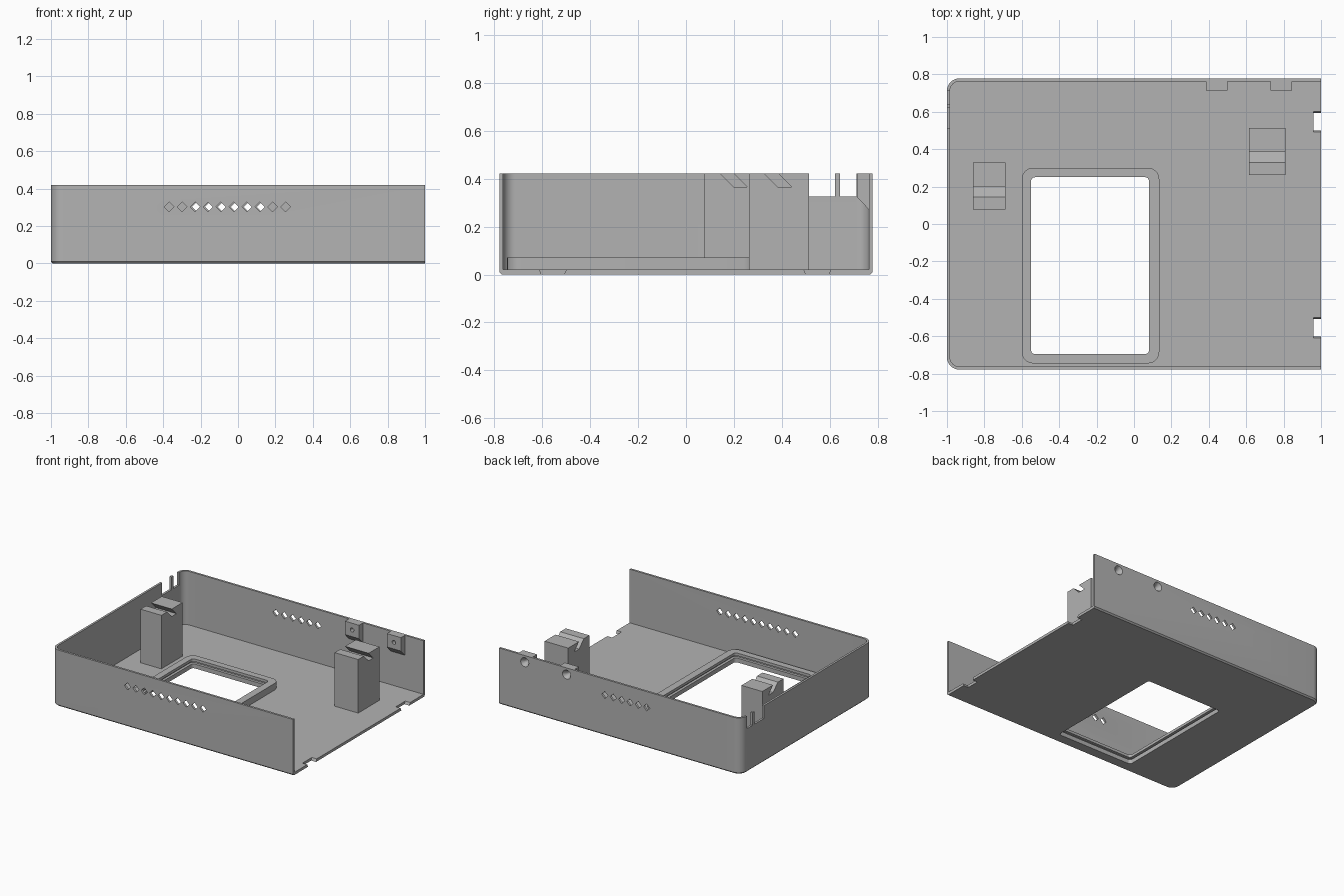
import bpy, bmesh, math
from mathutils import Matrix

if "Cube" in bpy.data.objects:
    bpy.data.objects.remove(bpy.data.objects["Cube"])

grey = bpy.data.materials.new("plain grey")
grey.diffuse_color = (0.45, 0.45, 0.45, 1)
grey.use_nodes = True
grey.node_tree.nodes["Principled BSDF"].inputs["Base Color"].default_value = grey.diffuse_color
H, W = 0.42, 0.778      # wall height, half depth


def finish(name, bm):
    bmesh.ops.recalc_face_normals(bm, faces=bm.faces)
    me = bpy.data.meshes.new(name)
    bm.to_mesh(me)
    bm.free()
    me.materials.append(grey)
    ob = bpy.data.objects.new(name, me)
    bpy.context.collection.objects.link(ob)
    return ob


def prism(name, pts, axis, lo, hi, chamfer=0):
    """Extrude a 2D outline along an axis."""
    place = {'x': lambda a, b, d: (d, a, b),
             'y': lambda a, b, d: (a, d, b),
             'z': lambda a, b, d: (a, b, d)}[axis]
    bm = bmesh.new()
    base = bm.faces.new([bm.verts.new(place(a, b, lo)) for a, b in pts])
    ext = bmesh.ops.extrude_face_region(bm, geom=[base], use_keep_orig=True)
    for v in ext['geom']:
        if isinstance(v, bmesh.types.BMVert):
            v.co[{'x': 0, 'y': 1, 'z': 2}[axis]] = hi
    bmesh.ops.recalc_face_normals(bm, faces=bm.faces)
    if chamfer:
        edges = [e for e in bm.edges
                 if all(abs(v.co.z - lo) < 1e-5 for v in e.verts)
                 and not all(v.co.x > 0.999 for v in e.verts)]
        bmesh.ops.bevel(bm, geom=edges, offset=chamfer, segments=1,
                        affect='EDGES')
    return finish(name, bm)


def rounded(x0, x1, y0, y1, rl, rr, n=8):
    """Rectangle outline with left and right corner radii."""
    pts = []
    for cx, cy, r, a0 in ((x1 - rr, y1 - rr, rr, 0), (x0 + rl, y1 - rl, rl, 90),
                          (x0 + rl, y0 + rl, rl, 180), (x1 - rr, y0 + rr, rr, 270)):
        if r == 0:
            pts.append((cx, cy))
            continue
        for i in range(n + 1):
            a = math.radians(a0 + 90 * i / n)
            pts.append((cx + r * math.cos(a), cy + r * math.sin(a)))
    return pts


def rect(a0, a1, b0, b1):
    return [(a0, b0), (a1, b0), (a1, b1), (a0, b1)]


def cone(r_in, r_out, x, y0, y1, z):
    bm = bmesh.new()
    m = Matrix.Translation((x, (y0 + y1) / 2, z)) @ Matrix.Rotation(-math.pi / 2, 4, 'X')
    bmesh.ops.create_cone(bm, cap_ends=True, segments=24, radius1=r_in,
                          radius2=r_out, depth=y1 - y0, matrix=m)
    return finish("screw_cutter", bm)


def cut(targets, cutter):
    """Subtract a cutter from each target, then discard it."""
    cutter.hide_render = True
    for ob in targets:
        mod = ob.modifiers.new("cut", 'BOOLEAN')
        mod.operation, mod.solver, mod.object = 'DIFFERENCE', 'EXACT', cutter
        bpy.context.view_layer.objects.active = ob
        bpy.ops.object.modifier_apply(modifier=mod.name)
    bpy.data.objects.remove(cutter)


# Open-ended tray with rounded left corners
tray = prism("tray", rounded(-1, 1, -W, W, 0.065, 0), 'z', 0, H, 0.01)
cut([tray], prism("cavity", rounded(-0.984, 1.1, -W + 0.016, W - 0.016, 0.05, 0),
                  'z', 0.02, 0.6))

# Raised window rim with an inner groove
rim = prism("window_rim", rounded(-0.6, 0.135, -0.745, 0.30, 0.06, 0.06), 'z', 0.02, 0.07)
cut([rim], prism("groove", rounded(-0.57, 0.10, -0.715, 0.27, 0.03, 0.03), 'z', 0.032, 0.05))
cut([tray, rim], prism("window", rounded(-0.55, 0.08, -0.695, 0.25, 0.02, 0.02),
                       'z', -0.1, 0.2))

# Diamond vents in the front and back walls
D, STEP = 0.026, 0.0692
for x0, count, y in ((-0.368, 10, -W), (-0.22, 6, W)):
    for i in range(count):
        x = x0 + i * STEP
        cut([tray], prism("vent", [(x - D, 0.302), (x, 0.302 - D), (x + D, 0.302),
                                   (x, 0.302 + D)], 'y', y - 0.05, y + 0.05))

# Left wall notches, leaving a thin pin between them
for y0, y1 in ((0.51, 0.622), (0.642, 0.71)):
    cut([tray], prism("wall_notch", rect(y0, y1, 0.325, 0.6), 'x', -1.1, -0.9))

# Dovetail notches in the open floor edge
for y in (-0.555, 0.547):
    cut([tray], prism("floor_notch", [(y - 0.06, 0.03), (y - 0.043, -0.01),
                                      (y + 0.043, -0.01), (y + 0.06, 0.03)],
                      'x', 0.96, 1.1))

# Screw lugs on the back wall, with countersunk holes
for side, x in (("left", 0.442), ("right", 0.788)):
    lug = prism("screw_lug_" + side, [(0.763, 0.27), (0.715, 0.32), (0.715, H), (0.763, H)],
                'x', x - 0.058, x + 0.058)
    cut([tray, lug], cone(0.015, 0.015, x, 0.65, 0.85, 0.37))
    cut([tray, lug], cone(0.012, 0.036, x, 0.74, 0.782, 0.37))

# Standing posts with a slanted slot in the top
for side, x0, x1, y in (("left", -0.86, -0.688, 0.078), ("right", 0.615, 0.81, 0.262)):
    prism("post_" + side,
          [(y, 0.02), (y + 0.25, 0.02), (y + 0.25, H), (y + 0.123, H),
           (y + 0.179, 0.364), (y + 0.122, 0.364), (y + 0.066, H), (y, H)],
          'x', x0, x1)

# Smooth the rounded corners, keep edges sharp
for ob in bpy.context.scene.objects:
    ob.select_set(True)
    bpy.context.view_layer.objects.active = ob
bpy.ops.object.shade_smooth_by_angle(angle=math.radians(30))
